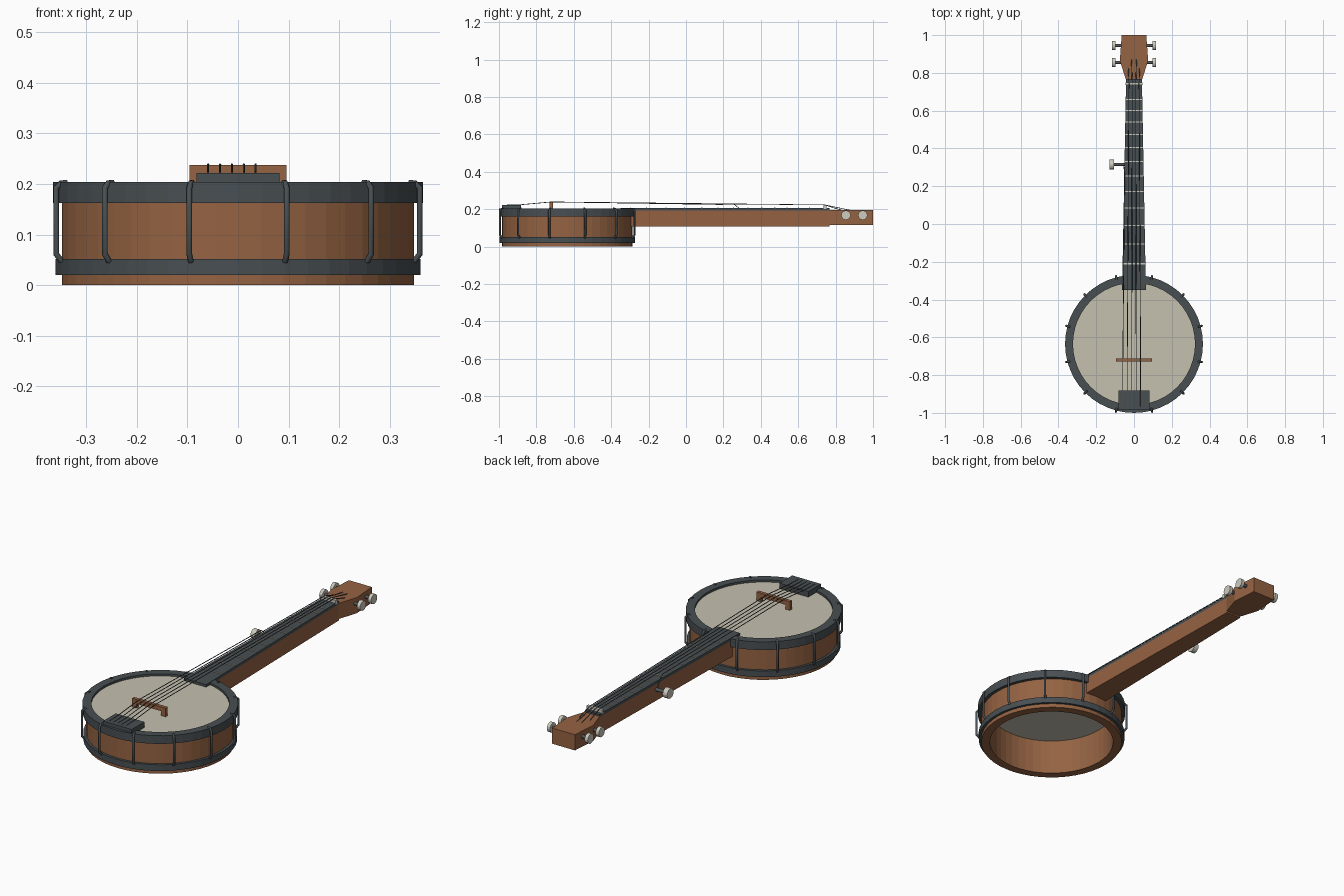
import bpy, bmesh, math
from mathutils import Matrix, Vector

if "Cube" in bpy.data.objects:
    bpy.data.objects.remove(bpy.data.objects["Cube"])

CY = -0.635  # drum centre along y


def mat(name, c):
    m = bpy.data.materials.new(name)
    m.diffuse_color = (*c, 1)
    m.use_nodes = True
    m.node_tree.nodes["Principled BSDF"].inputs["Base Color"].default_value = m.diffuse_color
    return m


WOOD = mat("wood", (0.30, 0.125, 0.055))
DARK = mat("dark_metal", (0.065, 0.078, 0.085))
SKIN = mat("skin", (0.56, 0.53, 0.43))
PALE = mat("pale", (0.62, 0.60, 0.52))
WIRE = mat("wire", (0.08, 0.09, 0.095))


def finish(bm, name, m):
    bmesh.ops.recalc_face_normals(bm, faces=bm.faces)
    me = bpy.data.meshes.new(name)
    bm.to_mesh(me)
    bm.free()
    me.materials.append(m)
    ob = bpy.data.objects.new(name, me)
    bpy.context.collection.objects.link(ob)
    return ob


def prism(name, pts, lo, hi, m, axis="z"):
    """Extrude a 2D outline along z, or along y when the outline is x/z."""
    bm = bmesh.new()
    place = (lambda p, h: (p[0], p[1], h)) if axis == "z" else (lambda p, h: (p[0], h, p[1]))
    a = [bm.verts.new(place(p, lo)) for p in pts]
    b = [bm.verts.new(place(p, hi)) for p in pts]
    bm.faces.new(a)
    bm.faces.new(b)
    n = len(pts)
    for i in range(n):
        j = (i + 1) % n
        bm.faces.new((a[i], a[j], b[j], b[i]))
    return finish(bm, name, m)


def box(name, x0, x1, y0, y1, z0, z1, m):
    return prism(name, [(x0, y0), (x1, y0), (x1, y1), (x0, y1)], z0, z1, m)


def hoop(name, r_in, r_out, z0, z1, m, n=48):
    """Rectangular ring around the drum axis."""
    bm = bmesh.new()
    rows = []
    for i in range(n):
        a = 2 * math.pi * i / n
        rows.append([bm.verts.new((r * math.cos(a), CY + r * math.sin(a), z))
                     for r, z in ((r_in, z0), (r_out, z0), (r_out, z1), (r_in, z1))])
    for i in range(n):
        p, q = rows[i], rows[(i + 1) % n]
        for k in range(4):
            l = (k + 1) % 4
            bm.faces.new((p[k], q[k], q[l], p[l]))
    return finish(bm, name, m)


def rod(name, p, q, r, m, n=16):
    """Cylinder between two points."""
    p, q = Vector(p), Vector(q)
    rot = (q - p).to_track_quat("Z", "Y").to_matrix().to_4x4()
    bm = bmesh.new()
    bmesh.ops.create_cone(bm, cap_ends=True, segments=n, radius1=r, radius2=r,
                          depth=(q - p).length, matrix=Matrix.Translation((p + q) / 2) @ rot)
    return finish(bm, name, m)


def tube(name, pts, r, m):
    """Bent wire through the given points."""
    cu = bpy.data.curves.new(name, "CURVE")
    cu.dimensions = "3D"
    cu.bevel_depth = r
    cu.bevel_resolution = 1
    cu.use_fill_caps = True
    sp = cu.splines.new("POLY")
    sp.points.add(len(pts) - 1)
    for v, p in zip(sp.points, pts):
        v.co = (*p, 1)
    cu.materials.append(m)
    ob = bpy.data.objects.new(name, cu)
    bpy.context.collection.objects.link(ob)
    bpy.ops.object.select_all(action="DESELECT")
    ob.select_set(True)
    bpy.context.view_layer.objects.active = ob
    bpy.ops.object.convert(target="MESH")


# Drum: wooden rim, skin head, tension hoop and lower band
hoop("rim", 0.305, 0.348, 0, 0.19, WOOD)
rod("head", (0, CY, 0.183), (0, CY, 0.193), 0.335, SKIN, 48)
hoop("tension_hoop", 0.323, 0.365, 0.162, 0.204, DARK)
hoop("lower_band", 0.340, 0.361, 0.02, 0.052, DARK)

# Twelve hooks holding the hoop
for k in range(12):
    a = math.radians(15 + 30 * k)
    path = [(0.350, 0.203), (0.362, 0.202), (0.372, 0.192), (0.372, 0.062), (0.360, 0.047)]
    tube(f"hook_{k + 1}", [(r * math.cos(a), CY + r * math.sin(a), z) for r, z in path], 0.006, DARK)

# Tailpiece and arched bridge
box("tailpiece", -0.082, 0.082, -0.985, -0.882, 0.188, 0.222, DARK)
prism("bridge", [(-0.096, 0.192), (-0.07, 0.192), (-0.07, 0.216), (0.07, 0.216), (0.07, 0.192),
                 (0.096, 0.192), (0.096, 0.238), (-0.096, 0.238)], -0.729, -0.711, WOOD, "y")


def half(y):
    """Half width of the tapering neck."""
    return 0.042 + (0.765 - y) / 1.115 * 0.021


def taper(y0, y1):
    return [(-half(y0), y0), (half(y0), y0), (half(y1), y1), (-half(y1), y1)]


# Neck, fingerboard and headstock
prism("neck", taper(-0.31, 0.767), 0.107, 0.192, WOOD)
prism("fingerboard", taper(-0.35, 0.767), 0.192, 0.206, DARK)
side = [(0.042, 0.762), (0.075, 0.865), (0.065, 1.0)]
prism("headstock", side + [(-x, y) for x, y in reversed(side)], 0.115, 0.196, WOOD)
box("nut", -0.044, 0.044, 0.735, 0.75, 0.2, 0.222, PALE)

# Frets, spaced wider toward the drum
y, gap = 0.66, 0.0583
for k in range(12):
    w = half(y) - 0.001
    box(f"fret_{k + 1}", -w, w, y - 0.003, y + 0.003, 0.203, 0.209, PALE)
    y -= gap
    gap *= 2 ** (1 / 12)

# Tuning pegs: two on each side of the headstock, one on the neck
for s, label in ((-1, "left"), (1, "right")):
    for i, py in enumerate((0.855, 0.945)):
        rod(f"peg_shaft_{label}_{i + 1}", (s * 0.05, py, 0.168), (s * 0.102, py, 0.168), 0.009, WIRE)
        rod(f"peg_button_{label}_{i + 1}", (s * 0.099, py, 0.168), (s * 0.117, py, 0.168), 0.025, PALE)
rod("short_peg_shaft", (-0.03, 0.315, 0.165), (-0.108, 0.315, 0.165), 0.009, WIRE)
rod("short_peg_button", (-0.105, 0.315, 0.165), (-0.131, 0.315, 0.165), 0.026, PALE)

# Five strings; the first stops at the neck peg
ends = [(-0.03, 0.83), (-0.014, 0.875), (0.014, 0.875), (0.03, 0.83)]
for i in range(5):
    x = -0.059 + 0.0235 * i
    pts = [(x, -0.965, 0.222), (x, -0.885, 0.224), (x, -0.72, 0.239)]
    if i == 0:
        pts += [(-0.05, 0.26, 0.224), (-0.052, 0.29, 0.2), (-0.055, 0.312, 0.172)]
    else:
        pts += [(-0.027 + 0.018 * (i - 1), 0.742, 0.223), (*ends[i - 1], 0.195)]
    tube(f"string_{i + 1}", pts, 0.002, WIRE)
